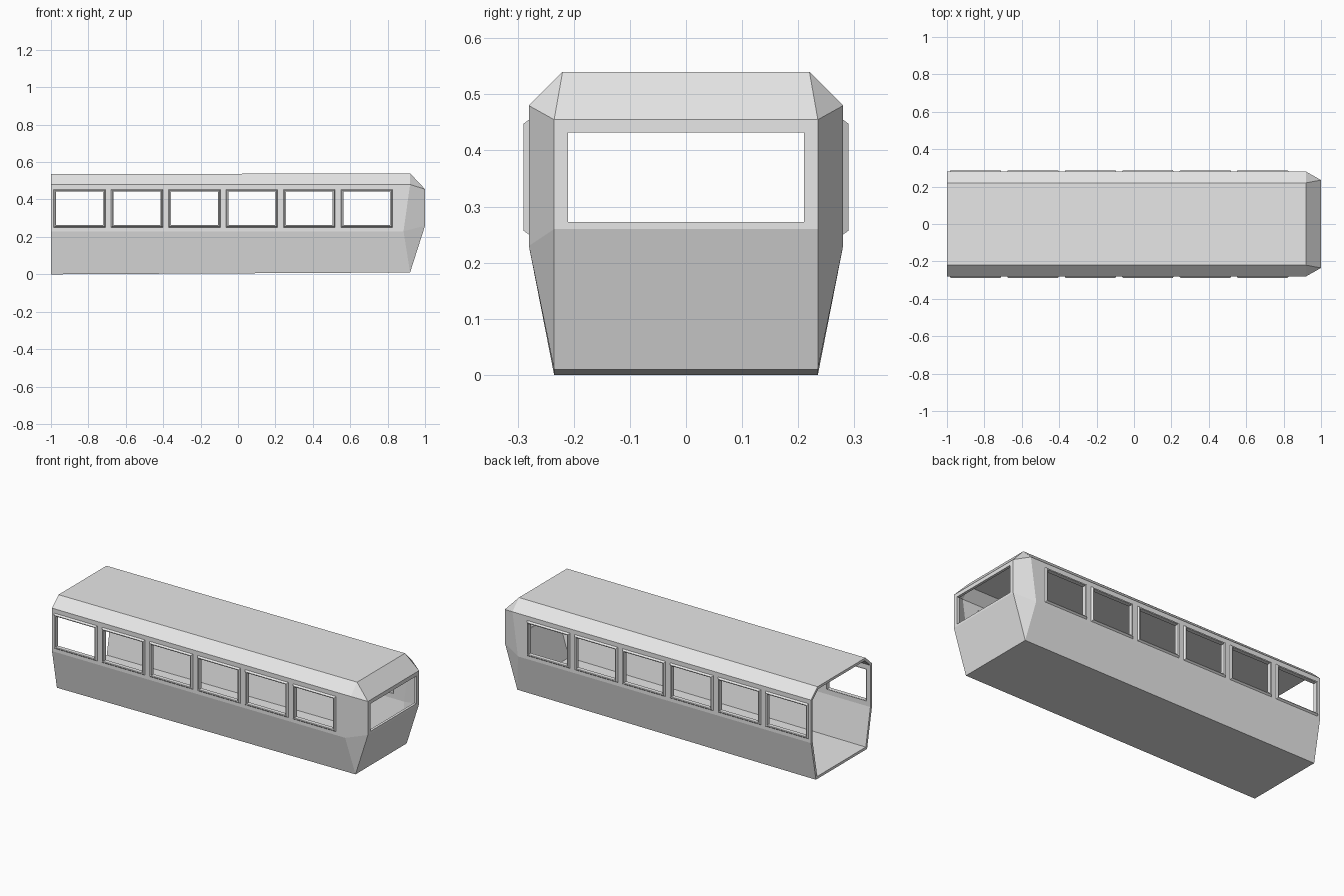
import bpy, bmesh

cube = bpy.data.objects.get("Cube")
if cube:
    bpy.data.objects.remove(cube, do_unlink=True)

grey = bpy.data.materials.new("body_grey")
grey.use_nodes = True
COLOUR = (0.8, 0.8, 0.8, 1)
grey.diffuse_color = COLOUR
grey.node_tree.nodes["Principled BSDF"].inputs["Base Color"].default_value = COLOUR


def make_object(name, bm):
    mesh = bpy.data.meshes.new(name)
    bm.to_mesh(mesh)
    bm.free()
    mesh.materials.append(grey)
    obj = bpy.data.objects.new(name, mesh)
    bpy.context.collection.objects.link(obj)
    return obj


def add_box(bm, centre, size):
    verts = bmesh.ops.create_cube(bm, size=1)["verts"]
    bmesh.ops.scale(bm, vec=size, verts=verts)
    bmesh.ops.translate(bm, vec=centre, verts=verts)


# Body shell: each side is a column of points at the open end, the shoulder and the nose
rear = [(-1, 0.235, 0), (-1, 0.28, 0.23), (-1, 0.28, 0.48), (-1, 0.22, 0.535)]
shoulder = [(0.92, 0.235, 0.01), (0.885, 0.28, 0.23), (0.92, 0.28, 0.48), (0.92, 0.22, 0.54)]
nose = [(1, 0.235, 0.26), (1, 0.235, 0.455)]
bm = bmesh.new()


def side_points(points, s):
    return [bm.verts.new((x, s * y, z)) for x, y, z in points]


sides = []
for s in (1, -1):
    r, f, n = (side_points(p, s) for p in (rear, shoulder, nose))
    sides.append((r, f, n))
    faces = [(r[i], r[i + 1], f[i + 1], f[i]) for i in range(3)]
    faces += [(f[0], f[1], n[0]), (f[1], f[2], n[1], n[0]), (f[2], f[3], n[1])]
    for face in faces:
        bm.faces.new(face)
(lr, lf, ln), (rr, rf, rn) = sides
for face in ((lr[0], lf[0], rf[0], rr[0]), (lr[3], rr[3], rf[3], lf[3]),
             (lf[0], ln[0], rn[0], rf[0]), (ln[0], ln[1], rn[1], rn[0]),
             (ln[1], lf[3], rf[3], rn[1])):
    bm.faces.new(face)
bmesh.ops.recalc_face_normals(bm, faces=bm.faces)
floor = min(bm.faces, key=lambda f: f.calc_center_median().z)
if floor.normal.z > 0:
    bmesh.ops.reverse_faces(bm, faces=bm.faces)
body = make_object("body_shell", bm)
wall = body.modifiers.new("wall_thickness", 'SOLIDIFY')
wall.thickness = 0.015
wall.offset = -1
wall.use_even_offset = True

# Openings for the side windows and the nose window
window_x = [-0.847 + 0.307 * i for i in range(6)]
window_z = 0.3525
bm = bmesh.new()
for x in window_x:
    add_box(bm, (x, 0, window_z), (0.255, 0.8, 0.185))
add_box(bm, (1, 0, window_z), (0.12, 0.42, 0.16))
cutter = make_object("window_cutter", bm)
cutter.hide_render = True
cut = body.modifiers.new("window_openings", 'BOOLEAN')
cut.operation = 'DIFFERENCE'
cut.solver = 'EXACT'
cut.use_self = True
cut.object = cutter
bpy.context.view_layer.objects.active = body
for mod in ("wall_thickness", "window_openings"):
    bpy.ops.object.modifier_apply(modifier=mod)
bpy.data.objects.remove(cutter, do_unlink=True)

# Raised window frames: nested rectangles swept from wall to ridge to opening
RINGS = [(0.139, 0.103, 0.279), (0.132, 0.095, 0.29), (0.125, 0.09, 0.288), (0.125, 0.09, 0.264)]
CORNERS = [(-1, -1), (1, -1), (1, 1), (-1, 1)]
for s, side in ((1, "left"), (-1, "right")):
    for i, x in enumerate(window_x):
        bm = bmesh.new()
        rings = [[bm.verts.new((x + a * w, s * y, window_z + b * h)) for a, b in CORNERS]
                 for w, h, y in RINGS]
        for p, q in zip(rings, rings[1:] + rings[:1]):
            for k in range(4):
                j = (k + 1) % 4
                bm.faces.new((p[k], p[j], q[j], q[k]))
        bmesh.ops.recalc_face_normals(bm, faces=bm.faces)
        make_object(f"{side}_window_frame_{i + 1}", bm)
